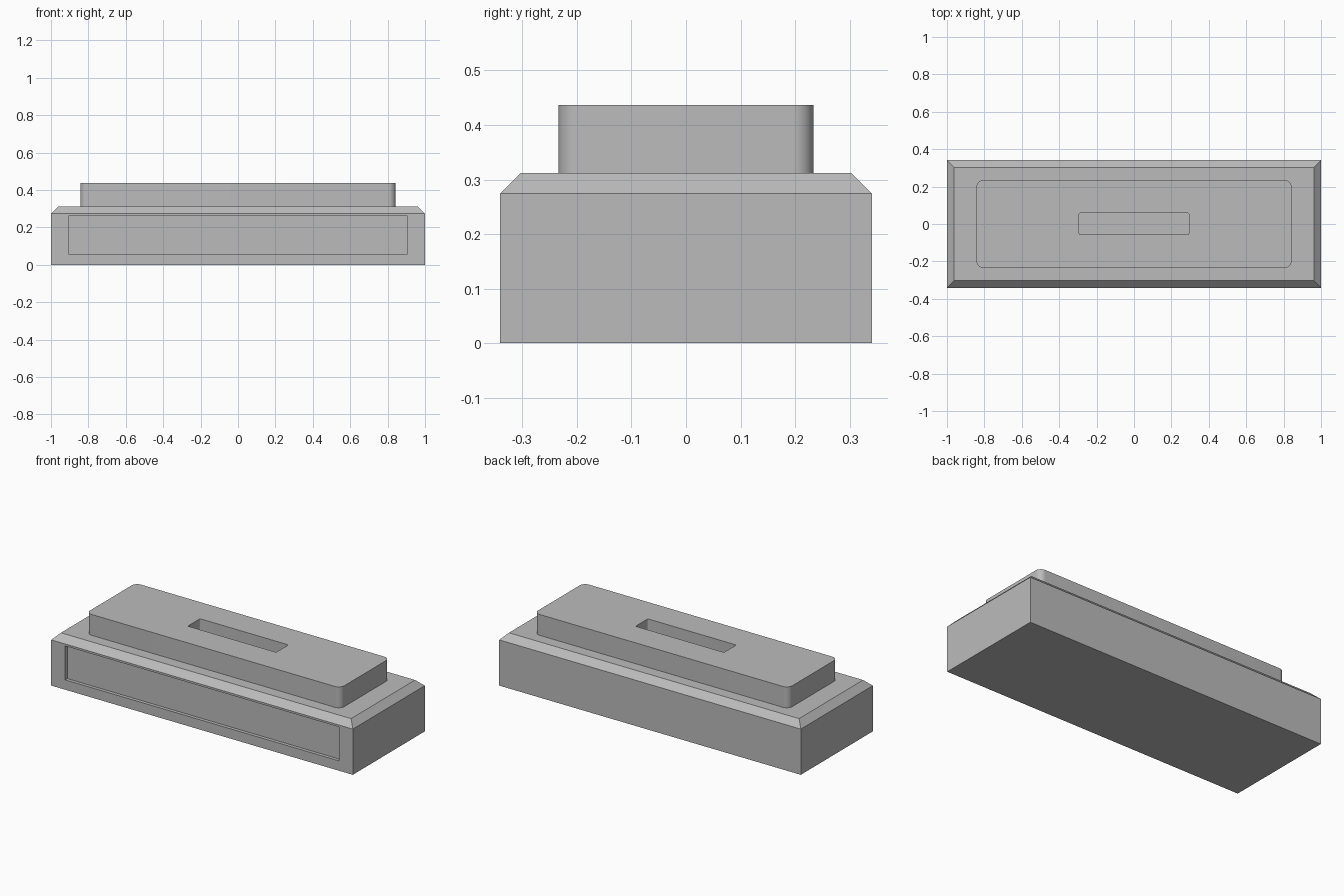
import bpy
import bmesh
from math import radians

cube = bpy.data.objects.get("Cube")
if cube:
    bpy.data.objects.remove(cube, do_unlink=True)

grey = bpy.data.materials.new("plain grey")
grey.use_nodes = True
colour = (0.5, 0.5, 0.5, 1)
grey.diffuse_color = colour
grey.node_tree.nodes["Principled BSDF"].inputs["Base Color"].default_value = colour


def box(name, low, high, pick=None, width=0, segments=1):
    """Box between two corners, with a bevel on the edges chosen by pick."""
    bm = bmesh.new()
    bmesh.ops.create_cube(bm, size=1)
    for v in bm.verts:
        v.co = [a + (b - a) * (c + 0.5) for a, b, c in zip(low, high, v.co)]
    if pick:
        edges = [e for e in bm.edges if pick(*(v.co for v in e.verts))]
        bmesh.ops.bevel(bm, geom=edges, offset=width, segments=segments,
                        profile=0.5, affect='EDGES')
    mesh = bpy.data.meshes.new(name)
    bm.to_mesh(mesh)
    bm.free()
    mesh.materials.append(grey)
    obj = bpy.data.objects.new(name, mesh)
    bpy.context.collection.objects.link(obj)
    return obj


def upright(a, b):
    return abs(a.z - b.z) > 0.01


def carve(target, cutter):
    """Cut one solid out of another and keep the cutter hidden."""
    mod = target.modifiers.new("cut", 'BOOLEAN')
    mod.operation = 'DIFFERENCE'
    mod.solver = 'EXACT'
    mod.object = cutter
    bpy.context.view_layer.objects.active = target
    bpy.ops.object.modifier_apply(modifier=mod.name)
    bpy.data.objects.remove(cutter, do_unlink=True)


BASE_TOP, TOP = 0.312, 0.437

# Base with a chamfered upper rim and a shallow front panel recess
base = box("base", (-1, -0.341, 0), (1, 0.341, BASE_TOP),
           lambda a, b: min(a.z, b.z) > 0.1, 0.038)
carve(base, box("panel_cutter", (-0.907, -0.5, 0.059), (0.907, -0.321, 0.262)))

# Raised block with rounded corners and a slot in the top
block = box("raised_block", (-0.843, -0.234, BASE_TOP), (0.843, 0.234, TOP),
            upright, 0.037, 10)
carve(block, box("slot_cutter", (-0.293, -0.057, BASE_TOP + 0.01),
                 (0.293, 0.059, TOP + 0.1), upright, 0.008, 4))

bpy.ops.object.select_all(action='DESELECT')
block.select_set(True)
bpy.context.view_layer.objects.active = block
bpy.ops.object.shade_smooth_by_angle(angle=radians(30))
